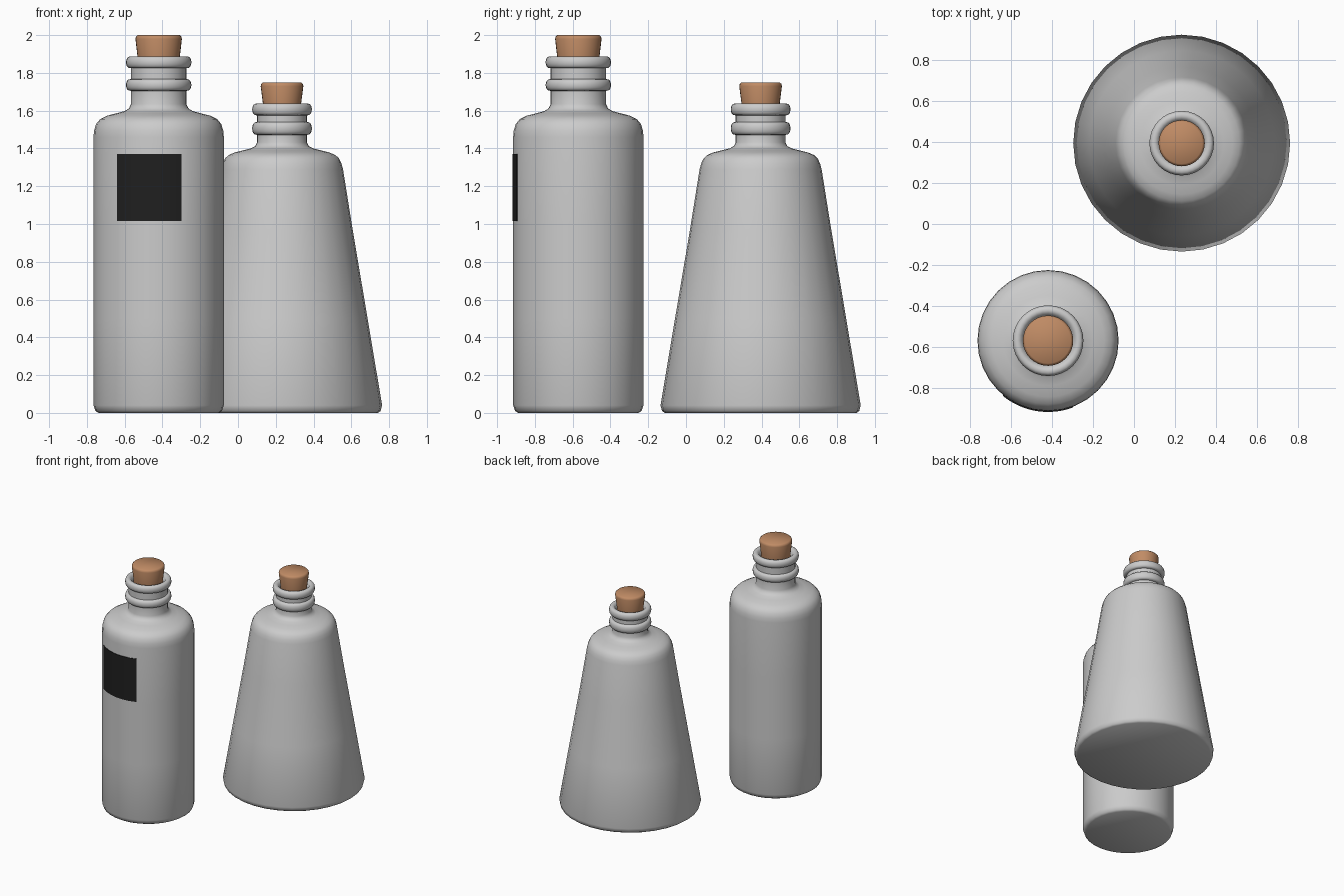
import bpy, bmesh, math

if "Cube" in bpy.data.objects:
    bpy.data.objects.remove(bpy.data.objects["Cube"])

SIDES = 32


def material(name, rgb):
    m = bpy.data.materials.new(name)
    m.diffuse_color = (*rgb, 1)
    m.use_nodes = True
    m.node_tree.nodes["Principled BSDF"].inputs["Base Color"].default_value = m.diffuse_color
    return m


GLASS = material("grey glass", (0.6, 0.6, 0.6))
CORK = material("cork brown", (0.53, 0.26, 0.13))
BLACK = material("label black", (0.014, 0.014, 0.014))


def finish(name, bm, mat, loc, angle):
    bmesh.ops.recalc_face_normals(bm, faces=bm.faces)
    me = bpy.data.meshes.new(name)
    bm.to_mesh(me)
    bm.free()
    ob = bpy.data.objects.new(name, me)
    bpy.context.collection.objects.link(ob)
    ob.location = loc
    me.materials.append(mat)
    bpy.ops.object.select_all(action='DESELECT')
    ob.select_set(True)
    bpy.context.view_layer.objects.active = ob
    bpy.ops.object.shade_smooth_by_angle(angle=math.radians(angle))
    return ob


def lathe(name, profile, mat, loc, angle=50):
    """Revolve (radius, z) points into a closed solid with flat end caps."""
    bm = bmesh.new()
    rings = []
    for r, z in profile:
        rings.append([bm.verts.new((r * math.cos(2 * math.pi * i / SIDES),
                                    r * math.sin(2 * math.pi * i / SIDES), z))
                      for i in range(SIDES)])
    for a, b in zip(rings, rings[1:]):
        for i in range(SIDES):
            j = (i + 1) % SIDES
            bm.faces.new((a[i], a[j], b[j], b[i]))
    bm.faces.new(rings[0][::-1])
    bm.faces.new(rings[-1])
    return finish(name, bm, mat, loc, angle)


def bead(r_in, r_out, z0, z1, end=180):
    """Rounded ring bulging out of the neck."""
    mid, h, d = (z0 + z1) / 2, (z1 - z0) / 2, r_out - r_in
    pts = []
    for k in range(0, end + 1, 20):
        t = math.radians(k - 90)
        pts.append((r_in + d * max(math.cos(t), 0) ** 0.7, mid + h * math.sin(t)))
    return pts


def bottle(name, loc, body, neck, lip, rings, cork_r, cork_top):
    (a0, a1), (b0, b1) = rings
    # body, neck with two beads, then the mouth turning inward
    profile = body + bead(neck, lip, a0, a1) + bead(neck, lip, b0, b1)
    profile += [(neck - 0.012, b1 - 0.004), (neck - 0.022, b1 - 0.018),
                (cork_r[0] - 0.004, b1 - 0.05), (cork_r[0] - 0.006, b1 - 0.10)]
    lathe(name + "_glass", profile, GLASS, loc)
    # tapered stopper with a softened top edge
    lo, hi = cork_r
    lathe(name + "_cork", [(lo - 0.005, b1 - 0.09), (lo, b1 - 0.01),
                           (hi, cork_top - 0.02), (hi - 0.003, cork_top - 0.008),
                           (hi - 0.012, cork_top)], CORK, loc)


# Tall straight bottle
TALL = (-0.42, -0.57, 0)
bottle("tall_bottle", TALL,
       [(0.318, 0), (0.335, 0.01), (0.345, 0.04), (0.345, 0.5), (0.345, 1.0),
        (0.345, 1.46), (0.342, 1.495), (0.331, 1.53), (0.31, 1.555),
        (0.275, 1.573), (0.22, 1.587), (0.18, 1.598), (0.157, 1.612),
        (0.147, 1.635)],
       0.147, 0.173, [(1.705, 1.767), (1.825, 1.887)], (0.111, 0.123), 2.0)

# Wide conical bottle
bottle("conical_bottle", (0.233, 0.395, 0),
       [(0.508, 0), (0.522, 0.01), (0.53, 0.04), (0.453, 0.5), (0.374, 0.97),
        (0.323, 1.29), (0.315, 1.32), (0.302, 1.347), (0.283, 1.365),
        (0.25, 1.379), (0.205, 1.39), (0.165, 1.4), (0.142, 1.412),
        (0.132, 1.432)],
       0.132, 0.158, [(1.472, 1.54), (1.575, 1.638)], (0.1, 0.113), 1.75)

# Curved label plate on the front of the tall bottle
bm = bmesh.new()
N = 16
cols = []
for i in range(N + 1):
    t = math.radians(-39.5 + 60 * i / N)
    cols.append([[bm.verts.new((r * math.sin(t), -r * math.cos(t), z))
                  for r, z in ((0.343, 1.015), (0.3485, 1.015),
                               (0.3485, 1.37), (0.343, 1.37))]][0])
for a, b in zip(cols, cols[1:]):
    for k in range(4):
        n = (k + 1) % 4
        bm.faces.new((a[k], b[k], b[n], a[n]))
bm.faces.new(cols[0])
bm.faces.new(cols[-1])
finish("label", bm, BLACK, TALL, 30)
